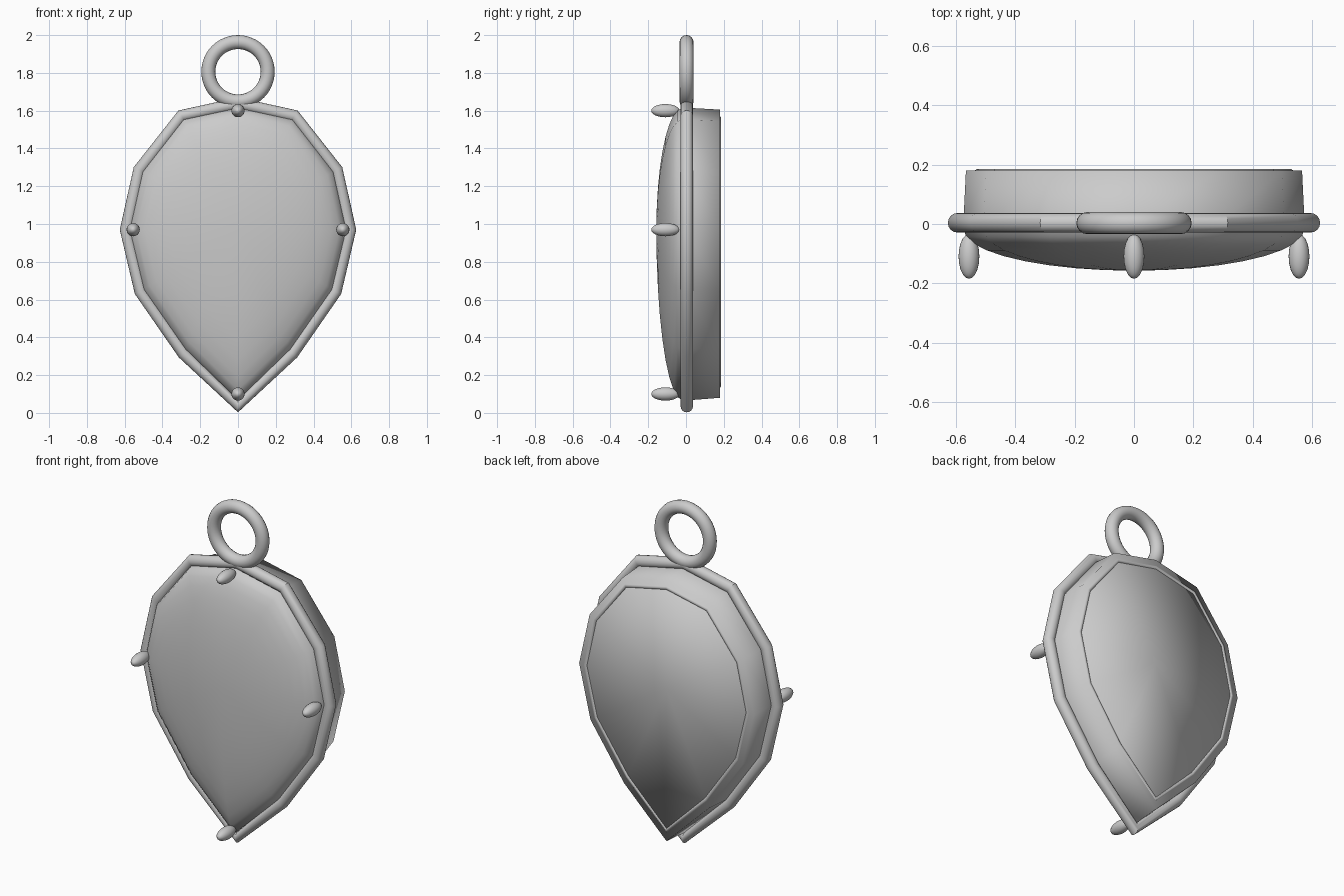
import bpy, bmesh, math

if "Cube" in bpy.data.objects:
    bpy.data.objects.remove(bpy.data.objects["Cube"])

metal = bpy.data.materials.new("grey metal")
metal.diffuse_color = (0.6, 0.6, 0.6, 1)
metal.use_nodes = True
metal.node_tree.nodes["Principled BSDF"].inputs["Base Color"].default_value = metal.diffuse_color

# Teardrop outline (x, z): right half, mirrored to the left
CZ = 0.97
half = [(0, 1.637), (0.298, 1.573), (0.522, 1.287), (0.593, CZ),
        (0.516, 0.643), (0.288, 0.315), (0, 0.036)]
outline = half + [(-x, z) for x, z in half[-2:0:-1]]


def ring_points(scale, y):
    return [(x * scale, y, CZ + (z - CZ) * scale) for x, z in outline]


def wire(name, scale, y, radius):
    """Round wire following the outline."""
    cu = bpy.data.curves.new(name, 'CURVE')
    cu.dimensions = '3D'
    cu.bevel_depth = radius
    cu.bevel_resolution = 6
    sp = cu.splines.new('POLY')
    sp.points.add(len(outline) - 1)
    for p, co in zip(sp.points, ring_points(scale, y)):
        p.co = (*co, 1)
    sp.use_cyclic_u = True
    ob = bpy.data.objects.new(name, cu)
    bpy.context.collection.objects.link(ob)
    bpy.ops.object.select_all(action='DESELECT')
    ob.select_set(True)
    bpy.context.view_layer.objects.active = ob
    bpy.ops.object.convert(target='MESH')
    ob = bpy.context.object
    bpy.ops.object.shade_smooth_by_angle(angle=math.radians(28))
    ob.data.materials.clear()
    ob.data.materials.append(metal)


def shell(name, rings, tip_y):
    """Loft through scaled outlines, closed by a fan at the centre."""
    bm = bmesh.new()
    loops = [[bm.verts.new(c) for c in ring_points(s, y)] for s, y in rings]
    n = len(outline)
    for a, b in zip(loops, loops[1:]):
        for i in range(n):
            j = (i + 1) % n
            bm.faces.new((a[i], a[j], b[j], b[i]))
    tip = bm.verts.new((0, tip_y, CZ))
    for i in range(n):
        bm.faces.new((loops[-1][i], loops[-1][(i + 1) % n], tip))
    bmesh.ops.recalc_face_normals(bm, faces=bm.faces)
    # face outwards: the fan must point the way the tip does
    bm.normal_update()
    if tip.link_faces[0].normal.y * tip_y < 0:
        bmesh.ops.reverse_faces(bm, faces=bm.faces)
    me = bpy.data.meshes.new(name)
    bm.to_mesh(me)
    bm.free()
    for p in me.polygons:
        p.use_smooth = True
    me.materials.append(metal)
    bpy.context.collection.objects.link(bpy.data.objects.new(name, me))


# Domed stone at the front
dome = [(0.965 * math.cos(a), -0.02 - 0.137 * math.sin(a))
        for a in (math.radians(d) for d in range(0, 90, 10))]
shell("domed_stone", dome, -0.157)

# Backing cup with a flat back
shell("backing", [(0.968, 0.0), (0.953, 0.18)], 0.18)

# Border wire and thin back bead
wire("border_wire", 1.0, 0.004, 0.033)
wire("back_bead", 0.885, 0.172, 0.013)

# Four prongs
for name, x, z in (("top_prong", 0, 1.6), ("bottom_prong", 0, 0.1),
                   ("left_prong", -0.555, CZ), ("right_prong", 0.555, CZ)):
    bpy.ops.mesh.primitive_uv_sphere_add(segments=20, ring_count=12, radius=1,
                                         location=(x, -0.109, z))
    ob = bpy.context.object
    ob.name = name
    ob.scale = (0.035, 0.075, 0.035)
    bpy.ops.object.shade_smooth()
    ob.data.materials.append(metal)

# Hanging ring
bpy.ops.mesh.primitive_torus_add(major_radius=0.157, minor_radius=0.037,
                                 major_segments=48, minor_segments=16,
                                 location=(0, 0.003, 1.806),
                                 rotation=(math.pi / 2, 0, 0))
ob = bpy.context.object
ob.name = "hanging_ring"
bpy.ops.object.shade_smooth()
ob.data.materials.append(metal)
